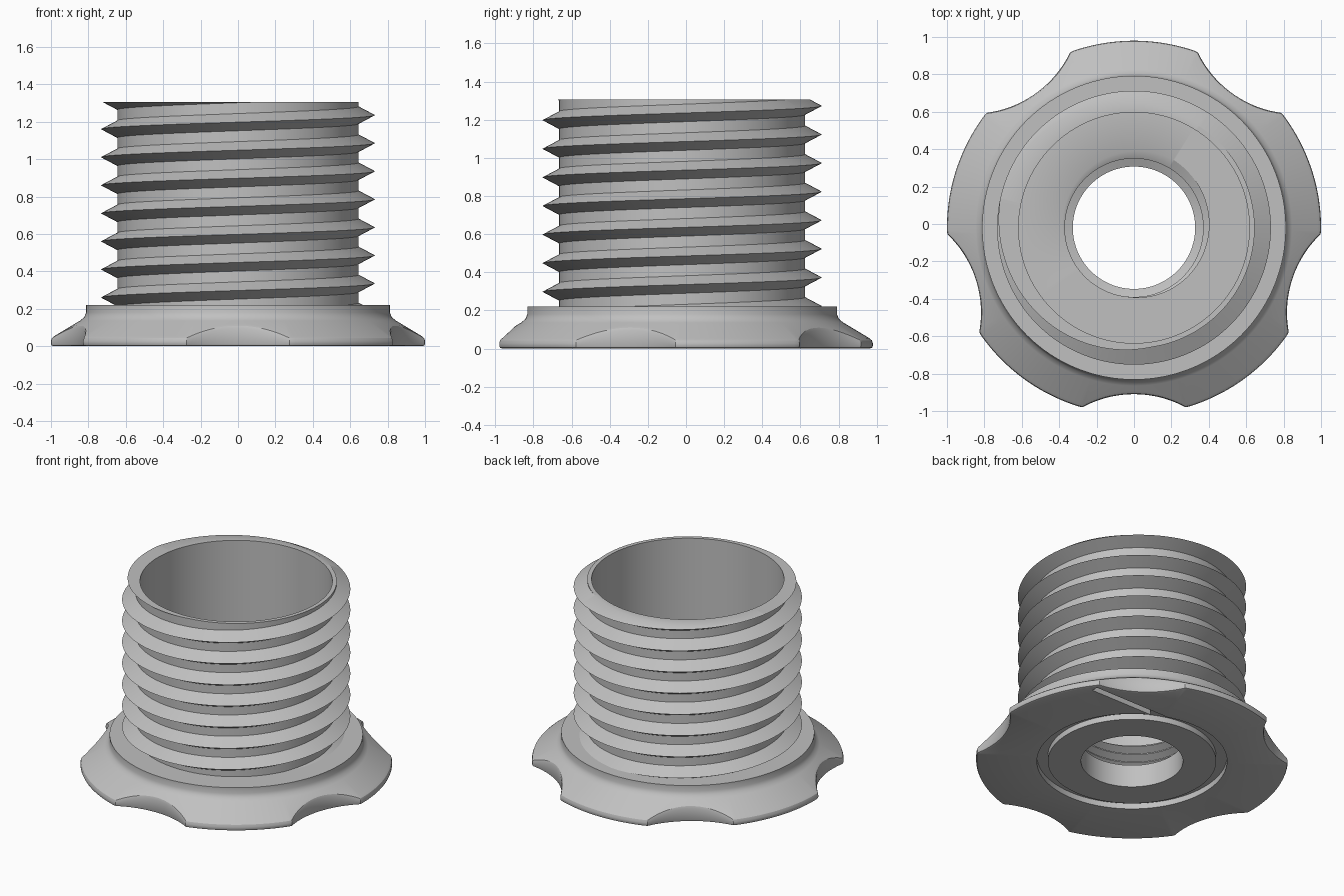
import bpy, bmesh, math

cube = bpy.data.objects.get("Cube")
if cube:
    bpy.data.objects.remove(cube, do_unlink=True)

STEPS = 360
AXIS_Y = -0.02

grey = bpy.data.materials.new("light_grey")
grey.use_nodes = True
grey.diffuse_color = (0.53, 0.53, 0.53, 1)
grey.node_tree.nodes["Principled BSDF"].inputs["Base Color"].default_value = (0.53, 0.53, 0.53, 1)


def thread(angle, z0, z1, pitch, start, root, crest, half):
    """Radius/height points of a helical V thread, trimmed between z0 and z1."""
    first = math.floor((z0 - start) / pitch) - 2
    last = math.ceil((z1 - start) / pitch) + 2
    shift = start + pitch * angle / math.tau
    points = []
    for turn in range(first, last):
        for offset in (-half, 0, half):
            z = min(max(shift + turn * pitch + offset, z0), z1)
            away = abs((z - shift + pitch / 2) % pitch - pitch / 2)
            points.append((root + (crest - root) * max(0, 1 - away / half), z))
    return points


def rim_radius(angle):
    """Outer radius of the flange with five round grip notches."""
    fifth = math.tau / 5
    a = (angle + math.pi / 2 + fifth / 2) % fifth - fifth / 2
    dist, rad = 1.47, 0.58
    inside = rad ** 2 - (dist * math.sin(a)) ** 2
    if inside <= 0:
        return 1.0
    return min(1.0, dist * math.cos(a) - math.sqrt(inside))


def slope(r):
    return 0.052 + (0.985 - r) * 0.6


def tube_section(angle):
    outer = thread(angle, 0.2, 1.305, 0.15, 1.085, 0.645, 0.732, 0.046)
    return [(0.617, 0.2)] + outer + [(0.617, 1.305)]


def flange_section(angle):
    m = rim_radius(angle)
    hub = thread(angle, 0.18, 0.33, 0.06, 0.2, 0.37, 0.42, 0.026)
    underside = [(0.327, 0), (0.54, 0), (0.54, 0.04), (0.61, 0.04), (0.61, 0)]
    rim = [(m - 0.015, 0), (m - 0.004, 0.004), (m, 0.013), (m, slope(m) - 0.015),
           (m - 0.005, slope(m)), (m - 0.018, slope(m - 0.018))]
    shoulder = [(0.845, slope(0.845)), (0.822, 0.155), (0.812, 0.18), (0.812, 0.22)]
    floor = [(0.63, 0.22), (0.63, 0.33)]
    return underside + rim + shoulder + floor + hub[::-1] + [(0.327, 0.16)]


def revolve(name, section):
    """Sweep a closed section, which may vary with angle, around the axis."""
    bm = bmesh.new()
    columns = []
    for i in range(STEPS + 1):
        a = math.tau * i / STEPS
        columns.append([bm.verts.new((r * math.cos(a), r * math.sin(a) + AXIS_Y, z))
                        for r, z in section(a)])
    for left, right in zip(columns, columns[1:]):
        for j in range(len(left)):
            bm.faces.new((left[j - 1], right[j - 1], right[j], left[j]))
    bmesh.ops.remove_doubles(bm, verts=bm.verts, dist=0.00005)
    bmesh.ops.recalc_face_normals(bm, faces=bm.faces)
    mesh = bpy.data.meshes.new(name)
    bm.to_mesh(mesh)
    bm.free()
    mesh.materials.append(grey)
    obj = bpy.data.objects.new(name, mesh)
    bpy.context.collection.objects.link(obj)
    return obj


def activate(obj):
    bpy.ops.object.select_all(action="DESELECT")
    obj.select_set(True)
    bpy.context.view_layer.objects.active = obj


# Threaded hollow tube and notched flange with the tapped hub
tube = revolve("threaded_tube", tube_section)
flange = revolve("notched_flange", flange_section)

# Straight channel running off the ring groove on the underside
bpy.ops.mesh.primitive_cube_add(size=1, location=(0.44, 0.5575 + AXIS_Y, 0))
cutter = bpy.context.object
cutter.name = "channel_cutter"
cutter.scale = (0.68, 0.045, 0.078)
cutter.hide_render = True
activate(flange)
cut = flange.modifiers.new("channel", "BOOLEAN")
cut.operation = "DIFFERENCE"
cut.solver = "EXACT"
cut.object = cutter
bpy.ops.object.modifier_apply(modifier=cut.name)
bpy.data.objects.remove(cutter, do_unlink=True)

for part in (tube, flange):
    activate(part)
    bpy.ops.object.shade_smooth_by_angle(angle=math.radians(30))
